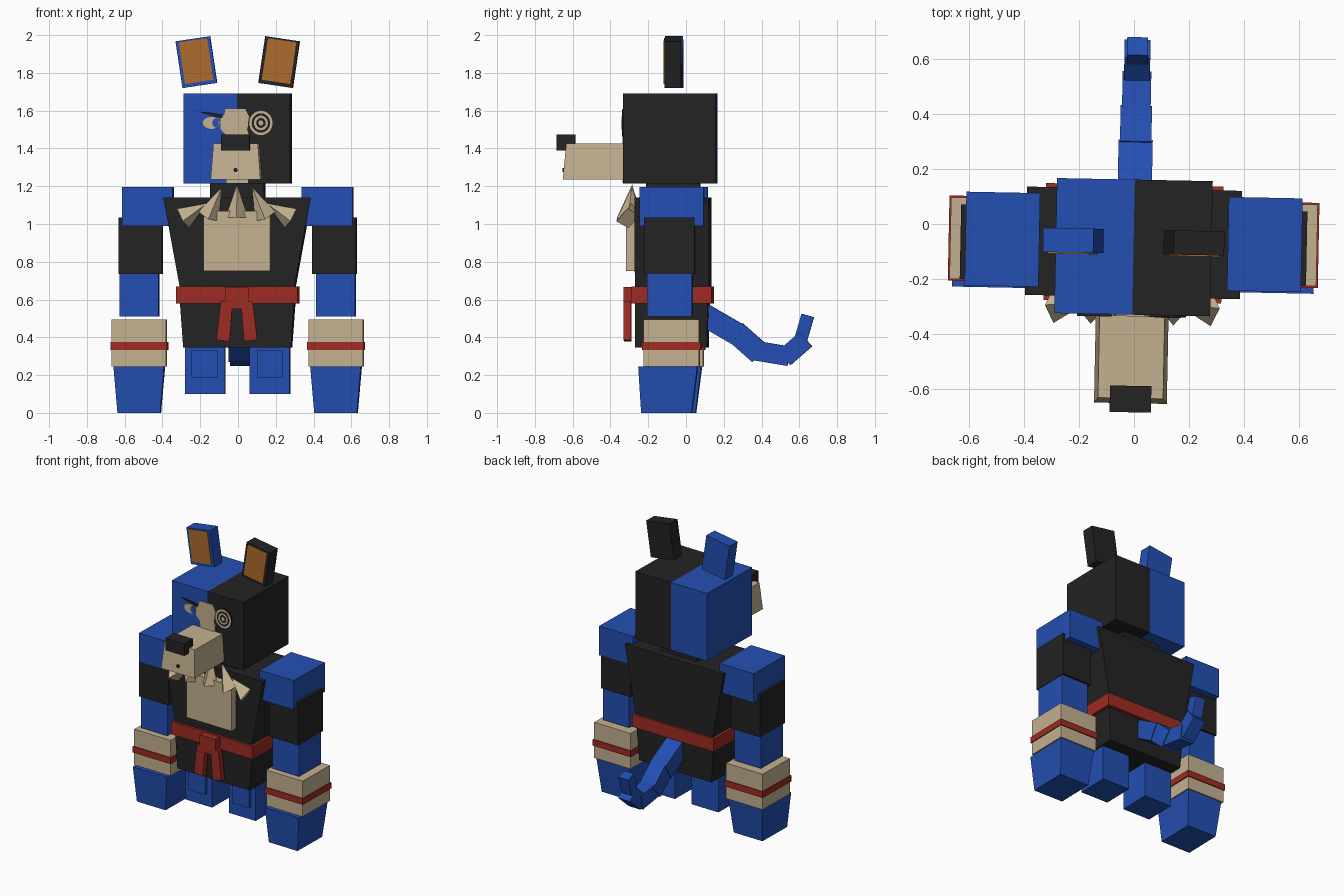
import bpy, bmesh, math
from mathutils import Matrix, Vector

if "Cube" in bpy.data.objects:
    bpy.data.objects.remove(bpy.data.objects["Cube"])

TURN = Matrix.Rotation(math.radians(-1.15), 4, 'Z')   # slight turn of the whole figure


def material(name, rgb):
    m = bpy.data.materials.new(name)
    m.diffuse_color = (*rgb, 1)
    m.use_nodes = True
    m.node_tree.nodes["Principled BSDF"].inputs["Base Color"].default_value = m.diffuse_color
    return m


BLUE = material("blue", (0.017, 0.078, 0.45))
BLACK = material("charcoal", (0.017, 0.017, 0.017))
BEIGE = material("beige", (0.55, 0.44, 0.28))
RED = material("red", (0.34, 0.025, 0.017))
ORANGE = material("ear_orange", (0.42, 0.15, 0.026))


def finish(name, bm, mats, rule=None):
    bmesh.ops.recalc_face_normals(bm, faces=bm.faces)
    if rule:
        for f in bm.faces:
            f.material_index = rule(f.calc_center_median())
    bm.transform(TURN)
    me = bpy.data.meshes.new(name)
    bm.to_mesh(me)
    bm.free()
    ob = bpy.data.objects.new(name, me)
    bpy.context.collection.objects.link(ob)
    for m in mats:
        me.materials.append(m)
    return ob


def hull(name, rings, mat, matrix=None):
    """Loft through closed rings of points and cap the ends."""
    bm = bmesh.new()
    vs = [[bm.verts.new(p) for p in r] for r in rings]
    n = len(vs[0])
    for a, b in zip(vs, vs[1:]):
        for i in range(n):
            bm.faces.new((a[i], a[(i + 1) % n], b[(i + 1) % n], b[i]))
    bm.faces.new(vs[0])
    bm.faces.new(vs[-1])
    if matrix:
        bm.transform(matrix)
    return finish(name, bm, [mat])


def rect(x0, x1, y0, y1, z):
    return [(x0, y0, z), (x1, y0, z), (x1, y1, z), (x0, y1, z)]


def box(name, x, y, z, mat, matrix=None):
    return hull(name, [rect(*x, *y, z[0]), rect(*x, *y, z[1])], mat, matrix)


def plate(name, pts, y, mat, thick=0.006):
    """Thin plate standing on a front-facing surface at depth y."""
    return hull(name, [[(px, d, pz) for px, pz in pts] for d in (y - thick, y + 0.002)], mat)


def oval(cx, cz, rx, rz, n=16):
    return [(cx + rx * math.cos(2 * math.pi * i / n), cz + rz * math.sin(2 * math.pi * i / n)) for i in range(n)]


# Head, split into two colours down the middle
bm = bmesh.new()
bmesh.ops.create_cube(bm, size=1, matrix=Matrix.Translation((0, -0.084, 1.4525)) @ Matrix.Diagonal((0.565, 0.49, 0.475, 1)))
bmesh.ops.bisect_plane(bm, geom=bm.verts[:] + bm.edges[:] + bm.faces[:], plane_co=(0, 0, 0), plane_no=(1, 0, 0))
finish("head", bm, [BLUE, BLACK], lambda c: int(c.x > 0))
FACE = -0.329

# Face markings
plate("face_patch", [(-0.05, 1.40), (0.06, 1.40), (0.065, 1.47), (0.055, 1.50), (0.07, 1.56), (0.045, 1.61),
                     (-0.06, 1.61), (-0.065, 1.58), (-0.085, 1.56), (-0.085, 1.50), (-0.055, 1.47)], FACE, BEIGE)
plate("chin_patch", [(-0.055, 1.216), (0.06, 1.216), (0.06, 1.26), (-0.055, 1.26)], FACE, BEIGE)
plate("left_eye", oval(-0.135, 1.535, 0.045, 0.032), FACE, BEIGE)
plate("left_pupil", oval(-0.112, 1.535, 0.017, 0.024), FACE, BLUE, 0.008)
plate("left_brow", [(-0.20, 1.595), (-0.14, 1.575), (-0.075, 1.56), (-0.075, 1.58), (-0.14, 1.59)], FACE, BLACK, 0.008)
for i, (r, m) in enumerate([(0.068, BLACK), (0.062, BEIGE), (0.049, BLACK), (0.037, BEIGE), (0.025, BLACK), (0.013, BEIGE)]):
    plate("right_eye_ring_%d" % i, oval(0.128, 1.535, r, r * 1.05, 20), FACE, m, 0.0065 + i * 0.0006)

# Snout, nose and mouth mark
hull("snout", [rect(-0.132, 0.132, -0.65, -0.32, 1.235), rect(-0.118, 0.118, -0.632, -0.32, 1.425)], BEIGE)
box("nose", (-0.075, 0.075), (-0.683, -0.587), (1.39, 1.475), BLACK)
plate("mouth_mark", oval(0, 1.285, 0.012, 0.012, 6), -0.647, BLACK)

# Ears
for s, side, mat in ((-1, "left", BLUE), (1, "right", BLACK)):
    tilt = Matrix.Translation((s * 0.219, -0.064, 1.857)) @ Matrix.Rotation(s * math.radians(8.5), 4, 'Y')
    box(side + "_ear", (-0.0925, 0.0925), (-0.044, 0.044), (-0.125, 0.125), mat, tilt)
    box(side + "_inner_ear", (-0.076, 0.076), (-0.049, -0.04), (-0.106, 0.117), ORANGE, tilt)

# Neck, torso, hips
box("neck", (-0.143, 0.143), (-0.21, 0.075), (1.1, 1.215), BLACK)
hull("torso", [rect(-0.295, 0.295, -0.265, 0.128, 0.62), rect(-0.39, 0.39, -0.265, 0.128, 1.14)], BLACK)
hull("hips", [rect(-0.285, 0.285, -0.265, 0.115, 0.345), rect(-0.305, 0.305, -0.265, 0.122, 0.62)], BLACK)
box("chest_panel", (-0.177, 0.177), (-0.313, -0.25), (0.75, 1.07), BEIGE)

# Belt with knot and hanging ends
box("belt", (-0.322, 0.322), (-0.282, 0.142), (0.58, 0.67), RED)
box("belt_knot", (-0.062, 0.062), (-0.33, -0.27), (0.578, 0.667), RED)
for s, side in ((-1, "left"), (1, "right")):
    pts = [(s * 0.022, 0.59), (s * 0.085, 0.59), (s * 0.108, 0.387), (s * 0.038, 0.378)]
    hull(side + "_belt_end", [[(a, d, b) for a, b in pts] for d in (-0.328, -0.29)], RED)
plate("belt_end_join", [(-0.03, 0.55), (0.03, 0.55), (0.03, 0.59), (-0.03, 0.59)], -0.322, RED)

# Fan of chest fur tufts: apex up and inward, diamond base outward
for i, (ax, az, bx, bz) in enumerate([(0, 1.21, 0, 1.035), (0.08, 1.195, 0.15, 1.04), (0.158, 1.11, 0.285, 1.03)]):
    for s in ((1,) if i == 0 else (-1, 1)):
        apex, mid = Vector((s * ax, -0.285, az)), Vector((s * bx, -0.30, bz))
        axis = (mid - apex).normalized()
        across = axis.cross(Vector((0, 1, 0))).normalized() * 0.06
        front = Vector((0, -0.065, -0.015 if i else 0))
        bm = bmesh.new()
        tip = bm.verts.new(apex)
        base = [bm.verts.new(mid + d) for d in (across, front, -across, -front)]
        for k in range(4):
            bm.faces.new((tip, base[k], base[(k + 1) % 4]))
        bm.faces.new(base)
        finish("fur_tuft_%d_%s" % (i, "right" if s > 0 else "left"), bm, [BEIGE])

# Arms and legs, mirrored
for s, side in ((-1, "left"), (1, "right")):
    def span(a, b):
        return tuple(sorted((s * a, s * b)))
    box(side + "_shoulder", span(0.342, 0.61), (-0.235, 0.105), (0.99, 1.195), BLUE)
    box(side + "_upper_arm", span(0.397, 0.628), (-0.21, 0.058), (0.735, 1.035), BLACK)
    box(side + "_forearm", span(0.416, 0.624), (-0.195, 0.045), (0.51, 0.74), BLUE)
    box(side + "_cuff", span(0.378, 0.665), (-0.212, 0.083), (0.245, 0.495), BEIGE)
    box(side + "_cuff_band", span(0.371, 0.671), (-0.219, 0.09), (0.332, 0.375), RED)
    hull(side + "_hand", [rect(*span(0.408, 0.634), -0.225, 0.042, 0), rect(*span(0.387, 0.655), -0.24, 0.073, 0.245)], BLUE)
    box(side + "_leg", span(0.066, 0.277), (-0.19, 0.03), (0.1, 0.35), BLUE)
    box(side + "_knee_block", span(0.105, 0.242), (-0.21, -0.15), (0.187, 0.332), BLUE)

# Tail: chain of tilted blocks (start y,z  end y,z  half width  half thickness)
for i, (y0, z0, y1, z1, w, t) in enumerate([
        (0.05, 0.545, 0.275, 0.415, 0.062, 0.06), (0.26, 0.43, 0.39, 0.315, 0.057, 0.06),
        (0.365, 0.33, 0.545, 0.30, 0.052, 0.052), (0.52, 0.29, 0.635, 0.39, 0.047, 0.05),
        (0.607, 0.385, 0.645, 0.516, 0.038, 0.034)]):
    d = Vector((0, y1 - y0, z1 - z0)).normalized()
    n = Vector((0, -d.z, d.y)) * t
    side = Vector((w, 0, 0))
    hull("tail_segment_%d" % (i + 1),
         [[p + side + n, p - side + n, p - side - n, p + side - n] for p in (Vector((0, y0, z0)), Vector((0, y1, z1)))], BLUE)
